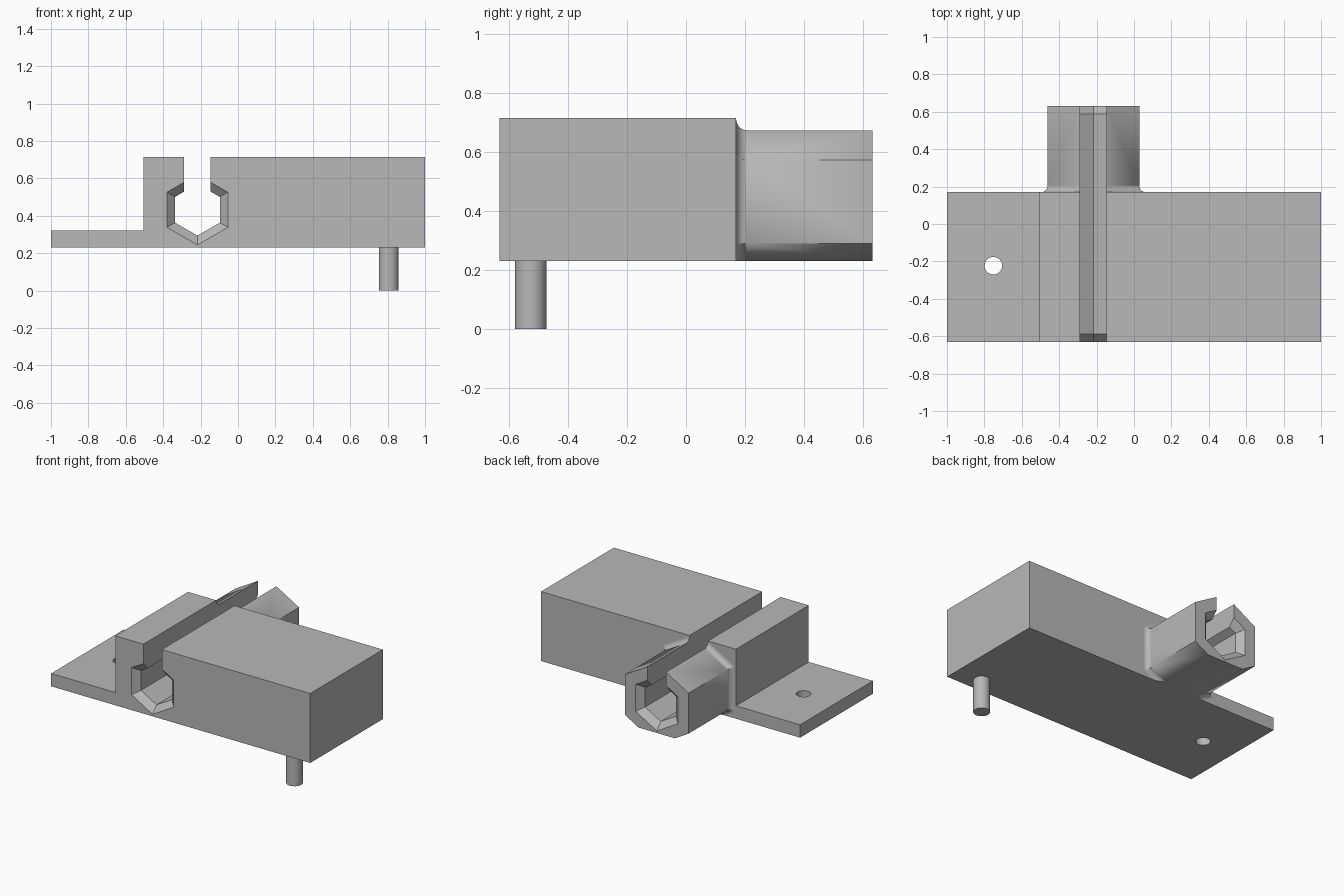
import bpy, bmesh
from math import sin, cos, radians
from mathutils import Vector

cube = bpy.data.objects.get("Cube")
if cube:
    bpy.data.objects.remove(cube, do_unlink=True)

grey = bpy.data.materials.new("plain grey")
grey.use_nodes = True
colour = (0.48, 0.48, 0.48, 1)
grey.diffuse_color = colour
grey.node_tree.nodes["Principled BSDF"].inputs["Base Color"].default_value = colour

FRONT, BACK, WALL = -0.632, 0.632, 0.17     # y of block front, tube end, block rear
BASE, TOP = 0.23, 0.715                     # z of block underside and top
AXIS_X, AXIS_Z = -0.217, 0.432              # channel axis
FILLET = 0.035


def make_object(name, bm):
    bmesh.ops.remove_doubles(bm, verts=bm.verts, dist=1e-5)
    bmesh.ops.recalc_face_normals(bm, faces=bm.faces)
    mesh = bpy.data.meshes.new(name)
    bm.to_mesh(mesh)
    bm.free()
    mesh.materials.append(grey)
    obj = bpy.data.objects.new(name, mesh)
    bpy.context.collection.objects.link(obj)
    return obj


def loft(rings):
    """Closed solid through a list of equal-length point rings."""
    bm = bmesh.new()
    loops = [[bm.verts.new(p) for p in ring] for ring in rings]
    n = len(loops[0])
    for a, b in zip(loops, loops[1:]):
        for i in range(n):
            j = (i + 1) % n
            bm.faces.new((a[i], a[j], b[j], b[i]))
    bm.faces.new(loops[0])
    bm.faces.new(loops[-1])
    return bm


def hexagon(y, radius, grow=0.0):
    """Point-up hexagon about the channel axis, grown outwards with round corners."""
    ring = []
    for k in range(6):
        corner = radians(90 + 60 * k)
        for turn in (-30, -15, 0, 15, 30):
            a = corner + radians(turn)
            ring.append((AXIS_X + radius * cos(corner) + grow * cos(a), y,
                         AXIS_Z + radius * sin(corner) + grow * sin(a)))
    return ring


def box(x0, x1, y0, y1, z0, z1):
    return loft([[(x0, y0, z), (x1, y0, z), (x1, y1, z), (x0, y1, z)] for z in (z0, z1)])


def cylinder(x, y, radius, z0, z1, sides=48):
    steps = [radians(360 * i / sides) for i in range(sides)]
    return loft([[(x + radius * cos(a), y + radius * sin(a), z) for a in steps]
                 for z in (z0, z1)])


def combine(target, tool, operation):
    tool.hide_render = True
    mod = target.modifiers.new(operation.lower(), "BOOLEAN")
    mod.operation, mod.object, mod.solver = operation, tool, "EXACT"
    bpy.context.view_layer.objects.active = target
    bpy.ops.object.modifier_apply(modifier=mod.name)
    bpy.data.objects.remove(tool, do_unlink=True)


def smooth(obj):
    bpy.ops.object.select_all(action="DESELECT")
    obj.select_set(True)
    bpy.context.view_layer.objects.active = obj
    bpy.ops.object.shade_smooth_by_angle(angle=radians(30))
    obj.modifiers.new("weighted normals", "WEIGHTED_NORMAL").keep_sharp = True


# Block with its low mounting flange
profile = [(-1, BASE), (1, BASE), (1, TOP), (-0.505, TOP), (-0.505, 0.32), (-1, 0.32)]
block = make_object("clamp_block", loft([[(x, y, z) for x, z in profile]
                                         for y in (FRONT, WALL)]))

# Hexagonal rear tube, flared into the block and cut flat underneath
rings = [hexagon(BACK, 0.283)]
for t in range(0, 91, 10):
    a = radians(t)
    rings.append(hexagon(WALL + FILLET * (1 - sin(a)), 0.283, FILLET * (1 - cos(a))))
rings.append(hexagon(WALL - 0.02, 0.283, FILLET))
bm = loft(rings)
bmesh.ops.remove_doubles(bm, verts=bm.verts, dist=1e-5)
cut = bmesh.ops.bisect_plane(bm, geom=bm.verts[:] + bm.edges[:] + bm.faces[:],
                             plane_co=Vector((0, 0, BASE)), plane_no=Vector((0, 0, 1)),
                             clear_inner=True)
bmesh.ops.holes_fill(bm, edges=[e for e in bm.edges if e.is_boundary], sides=0)
combine(block, make_object("rear_tube", bm), "UNION")

# Hexagonal channel, widened at both mouths
MOUTH, BORE, TAPER = 0.188, 0.138, 0.043
slope = (MOUTH - BORE) / TAPER
over = 0.02
channel = loft([hexagon(FRONT - over, MOUTH + slope * over), hexagon(FRONT + TAPER, BORE),
                hexagon(BACK - TAPER, BORE), hexagon(BACK + over, MOUTH + slope * over)])
combine(block, make_object("channel_cutter", channel), "DIFFERENCE")

# Open slot above the channel
combine(block, make_object("slot_cutter", box(AXIS_X - 0.071, AXIS_X + 0.071,
                                              -0.8, 0.8, AXIS_Z, 0.9)), "DIFFERENCE")

# Screw hole through the flange
combine(block, make_object("hole_cutter", cylinder(-0.752, -0.223, 0.047, 0.1, 0.45)),
        "DIFFERENCE")
smooth(block)

# Locating peg under the block
peg = make_object("locating_peg", cylinder(0.806, -0.527, 0.053, 0, BASE))
smooth(peg)
